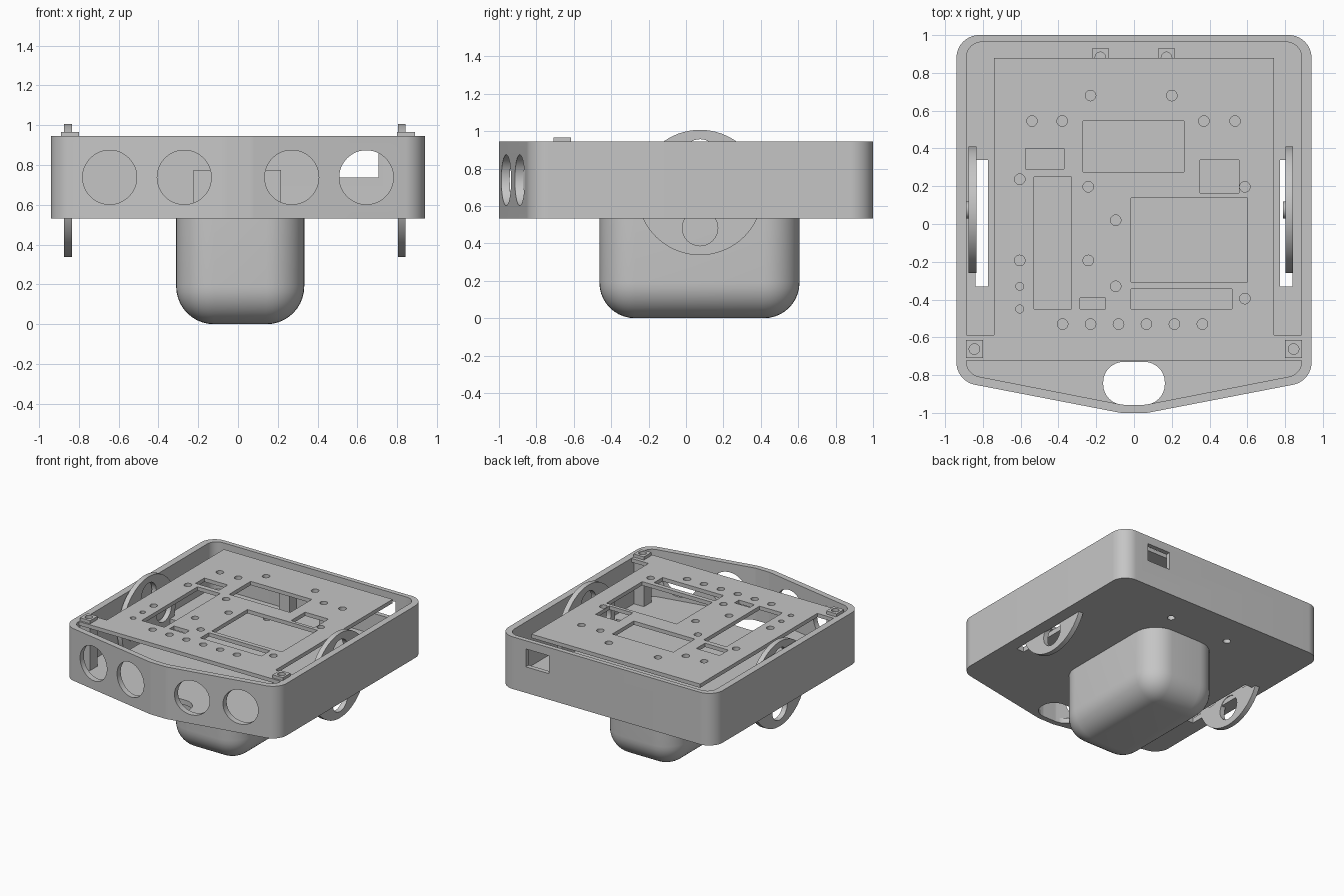
import bpy, bmesh, math
from mathutils import Matrix, Vector

cube = bpy.data.objects.get("Cube")
if cube:
    bpy.data.objects.remove(cube, do_unlink=True)

grey = bpy.data.materials.new("plain grey")
grey.use_nodes = True
COLOR = (0.56, 0.56, 0.56, 1)
grey.diffuse_color = COLOR
grey.node_tree.nodes["Principled BSDF"].inputs["Base Color"].default_value = COLOR
parts = []


def circle(cx, cy, r, n=32):
    return [(cx + r * math.cos(math.tau * i / n), cy + r * math.sin(math.tau * i / n)) for i in range(n)]


def rect(x0, x1, y0, y1):
    return [(x0, y0), (x1, y0), (x1, y1), (x0, y1)]


def fillet(points, r, steps=10):
    """Round every corner of a polygon with a tangent arc."""
    out = []
    for i, p in enumerate(points):
        p = Vector(p)
        a = (Vector(points[i - 1]) - p).normalized()
        b = (Vector(points[(i + 1) % len(points)]) - p).normalized()
        half = a.angle(b) / 2
        center = p + (a + b).normalized() * (r / math.sin(half))
        start = p + a * (r / math.tan(half)) - center
        end = p + b * (r / math.tan(half)) - center
        for k in range(steps + 1):
            v = start.lerp(end, k / steps).normalized() * r
            out.append(tuple(center + v))
    return out


def mirrored(right_half):
    return right_half + [(-x, y) for x, y in reversed(right_half)]


def add_part(name, mesh):
    ob = bpy.data.objects.new(name, mesh)
    bpy.context.scene.collection.objects.link(ob)
    mesh.materials.clear()
    mesh.materials.append(grey)
    parts.append(ob)
    return ob


def slab(name, loops, z0, z1, matrix=None):
    """Flat plate: the first loop is the outline, the others are holes."""
    cu = bpy.data.curves.new(name, 'CURVE')
    cu.dimensions, cu.fill_mode = '2D', 'BOTH'
    cu.extrude = (z1 - z0) / 2
    for loop in loops:
        sp = cu.splines.new('POLY')
        sp.points.add(len(loop) - 1)
        for pt, (x, y) in zip(sp.points, loop):
            pt.co = (x, y, 0, 1)
        sp.use_cyclic_u = True
    tmp = bpy.data.objects.new(name + "_outline", cu)
    bpy.context.scene.collection.objects.link(tmp)
    bpy.context.view_layer.update()
    mesh = bpy.data.meshes.new_from_object(tmp.evaluated_get(bpy.context.evaluated_depsgraph_get()))
    bpy.data.objects.remove(tmp, do_unlink=True)
    bm = bmesh.new()
    bm.from_mesh(mesh)
    bmesh.ops.remove_doubles(bm, verts=bm.verts, dist=1e-5)
    bmesh.ops.recalc_face_normals(bm, faces=bm.faces)
    bm.transform(Matrix.Translation((0, 0, (z0 + z1) / 2)))
    if matrix:
        bm.transform(matrix)
    bm.to_mesh(mesh)
    bm.free()
    return add_part(name, mesh)


def post(name, x, y, z0, z1):
    """Square screw post with a round bore."""
    slab(name, [rect(x - 0.045, x + 0.045, y - 0.047, y + 0.047), circle(x, y, 0.028, 20)], z0, z1)


def cut(ob, cutters):
    for c in cutters:
        mod = ob.modifiers.new("cut", 'BOOLEAN')
        mod.operation, mod.solver, mod.object = 'DIFFERENCE', 'EXACT', c
    bpy.context.view_layer.update()
    mesh = bpy.data.meshes.new_from_object(ob.evaluated_get(bpy.context.evaluated_depsgraph_get()))
    ob.modifiers.clear()
    ob.data = mesh
    for c in cutters:
        parts.remove(c)
        bpy.data.objects.remove(c, do_unlink=True)


# Chassis: wall ring with a pointed front
outer = fillet(mirrored([(0.07, -1.0), (0.94, -0.832), (0.94, 1.0)]), 0.12)
inner = fillet(mirrored([(0.06, -0.957), (0.887, -0.795), (0.887, 0.963)]), 0.08)
wall = slab("chassis_wall", [outer, inner], 0.532, 0.945)

# Sensor holes in the front and a socket window in the back
TO_FRONT = Matrix(((1, 0, 0), (0, 0, -1), (0, 1, 0))).to_4x4()
cutters = [slab("hole_cutter", [circle(x, 0.738, 0.136, 48)], 0.7, 1.2, TO_FRONT)
           for x in (-0.645, -0.27, 0.27, 0.645)]
cutters.append(slab("window_cutter", [rect(0.5, 0.705, 0.738, 0.88)], -1.2, -0.9, TO_FRONT))
cut(wall, cutters)

# Floor with wheel slots, caster hole and screw holes
floor_holes = [rect(s * 0.805 - 0.033, s * 0.805 + 0.033, -0.33, 0.34) for s in (-1, 1)]
floor_holes.append(fillet(rect(-0.163, 0.163, -0.957, -0.73), 0.108))
floor_holes += [circle(x, 0.74, 0.028) for x in (-0.262, 0.268)]
floor_edge = fillet(mirrored([(0.065, -0.98), (0.91, -0.818), (0.91, 0.98)]), 0.1)
slab("floor", [floor_edge] + floor_holes, 0.532, 0.572)

# Mounting plate level with the rim, wider at the front, with component cut-outs
plate_edge = mirrored([(0.887, -0.723), (0.887, -0.587), (0.74, -0.587), (0.74, 0.88)])
cutouts = [rect(*r) for r in (
    (-0.575, -0.37, 0.29, 0.40), (-0.27, 0.265, 0.275, 0.545), (0.35, 0.555, 0.165, 0.34),
    (-0.53, -0.33, -0.45, 0.25), (-0.015, 0.60, -0.308, 0.138),
    (-0.015, 0.52, -0.45, -0.343), (-0.285, -0.15, -0.45, -0.393))]
drilled = [(-0.23, 0.68), (0.2, 0.68), (-0.54, 0.545), (-0.38, 0.545), (0.37, 0.545), (0.535, 0.545),
           (-0.605, 0.237), (-0.605, -0.193), (-0.242, 0.197), (-0.242, -0.193),
           (-0.097, 0.02), (-0.097, -0.33), (0.587, 0.197), (0.587, -0.395)]
drilled += [(-0.378 + 0.148 * i, -0.53) for i in range(6)]
holes = [circle(x, y, 0.028, 20) for x, y in drilled]
holes += [circle(-0.605, y, 0.021, 20) for y in (-0.33, -0.45)]
slab("mounting_plate", [plate_edge] + cutouts + holes, 0.912, 0.942)

# Screw posts: short ones at the back, tall ones in the front corners
for x in (-0.178, 0.172):
    post("rear_post", x, 0.882, 0.56, 0.775)
for x in (-0.845, 0.845):
    post("corner_post", x, -0.662, 0.56, 0.967)

# Wheels: discs with round openings and a hub on one side
TO_SIDE = Matrix(((0, 0, 1), (1, 0, 0), (0, 1, 0))).to_4x4()
AXLE = (0.075, 0.672)
openings = [circle(AXLE[0] + 0.19 * math.cos(k * math.pi / 2),
                   AXLE[1] + 0.19 * math.sin(k * math.pi / 2), 0.095) for k in range(4)]
for side, x in (("right", -0.875), ("left", 0.803)):
    slab(side + "_wheel", [circle(*AXLE, 0.335, 72)] + openings, x, x + 0.04, TO_SIDE)
    slab(side + "_hub", [circle(*AXLE, 0.045)], x - 0.013, x + 0.01, TO_SIDE)

# Rounded body under the floor
bm = bmesh.new()
bmesh.ops.create_cube(bm, size=1)
bm.transform(Matrix.Translation((0.011, 0.072, 0.275)) @ Matrix.Diagonal((0.644, 1.07, 0.55, 1)))
round_edges = [e for e in bm.edges if min(v.co.z for v in e.verts) < 0.1]
bmesh.ops.bevel(bm, geom=round_edges, offset=0.19, segments=10, profile=0.5, affect='EDGES')
body_mesh = bpy.data.meshes.new("lower_body")
bm.to_mesh(body_mesh)
bm.free()
add_part("lower_body", body_mesh)

# Smooth the curved faces and keep the sharp edges
bpy.ops.object.select_all(action='DESELECT')
for ob in parts:
    ob.select_set(True)
bpy.context.view_layer.objects.active = parts[0]
bpy.ops.object.shade_smooth_by_angle(angle=math.radians(30))
